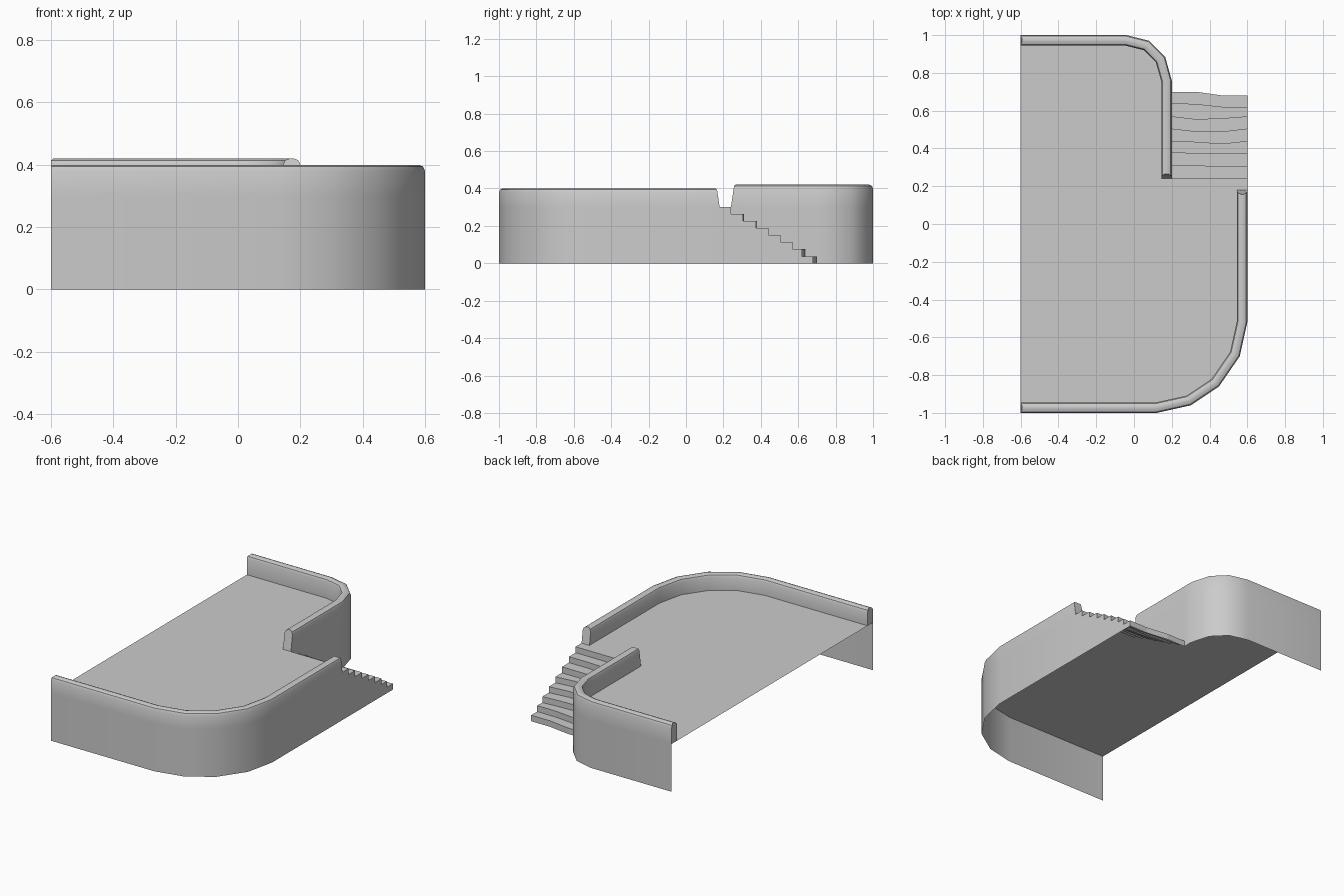
import bpy, bmesh, math
from mathutils import Vector

if "Cube" in bpy.data.objects:
    bpy.data.objects.remove(bpy.data.objects["Cube"])

FLOOR = 0.30
THICK = 0.055
X_IN, X_OUT, X_OPEN = 0.2, 0.6, -0.6

stone = bpy.data.materials.new("grey_stone")
stone.use_nodes = True
GREY = (0.6, 0.6, 0.6, 1)
stone.diffuse_color = GREY
stone.node_tree.nodes["Principled BSDF"].inputs["Base Color"].default_value = GREY


def finish(name, bm, smooth=None):
    bmesh.ops.remove_doubles(bm, verts=bm.verts[:], dist=0.0005)
    bmesh.ops.delete(bm, geom=[v for v in bm.verts if not v.link_faces], context='VERTS')
    mesh = bpy.data.meshes.new(name)
    bm.to_mesh(mesh)
    bm.free()
    mesh.materials.append(stone)
    obj = bpy.data.objects.new(name, mesh)
    bpy.context.collection.objects.link(obj)
    if smooth:
        bpy.ops.object.select_all(action='DESELECT')
        obj.select_set(True)
        bpy.context.view_layer.objects.active = obj
        bpy.ops.object.shade_smooth_by_angle(angle=math.radians(smooth))
    return obj


def face(bm, points):
    return bm.faces.new([bm.verts.new(p) for p in points])


def wall(name, path, height, slant_end, open_below=None):
    """Sweep a sheet wall with a rounded parapet; the inside lies left of the path."""
    r = 0.02
    half = [(0, height - r), (r * 0.3, height - r * 0.3), (r, height)]
    profile = [(0, 0), (0, FLOOR)] + half
    profile += [(THICK - d, z) for d, z in reversed(half)] + [(THICK, FLOOR)]
    pts = [Vector(p) for p in path]
    last = len(pts) - 1
    bm = bmesh.new()
    rings = []
    for i, p in enumerate(pts):
        into = (p - pts[max(i - 1, 0)]).normalized()
        out = (pts[min(i + 1, last)] - p).normalized()
        along = (into + out).normalized()
        side = Vector((-along.y, along.x))
        miter = side / max(along.dot(out if i < last else into), 0.5)
        ring = []
        for d, z in profile:
            q = p + miter * d
            # ends are eased at the top, and slanted beside the stairs
            if i in (0, last):
                back = 0.008 if z > height - 0.001 else 0
                if i == slant_end % (last + 1):
                    back += 0.15 * max(z - FLOOR, 0)
                q += along * (back if i == 0 else -back)
            ring.append(bm.verts.new((q.x, q.y, z)))
        rings.append(ring)
    for i in range(last):
        a, b = rings[i], rings[i + 1]
        for j in range(len(profile) - 1):
            if not (j == 0 and i == open_below):
                bm.faces.new((a[j], b[j], b[j + 1], a[j + 1]))
    bm.faces.new(rings[0][:0:-1])
    bm.faces.new(rings[-1][1:])
    return finish(name, bm, 40)


# Walls with parapets
wall("front_wall",
     [(X_OPEN, -1), (0.12, -1), (0.30, -0.96), (0.45, -0.86),
      (0.56, -0.70), (X_OUT, -0.52), (X_OUT, 0.18)], 0.40, -1)
wall("back_wall",
     [(X_IN, 0.24), (X_IN, 0.70), (X_IN, 0.76), (0.165, 0.885),
      (0.08, 0.97), (-0.04, 1), (X_OPEN, 1)], 0.42, 0, open_below=0)

# Floor slab as a single sheet
bm = bmesh.new()
face(bm, [(x, y, FLOOR) for x, y in (
    (X_OPEN, -1), (0.12, -1), (0.30, -0.96), (0.45, -0.86), (0.56, -0.70),
    (X_OUT, -0.52), (X_OUT, 0.24), (X_IN, 0.24), (X_IN, 0.76),
    (0.165, 0.885), (0.08, 0.97), (-0.04, 1), (X_OPEN, 1))])
finish("floor", bm)

# Worn stairs: riser positions at four columns across the width
columns = (X_IN, 0.33, 0.47, X_OUT)
risers = [(0.24, 0.24, 0.24, 0.24), (0.31, 0.31, 0.305, 0.305),
          (0.38, 0.375, 0.375, 0.375), (0.44, 0.435, 0.425, 0.44),
          (0.505, 0.49, 0.49, 0.505), (0.57, 0.555, 0.56, 0.57),
          (0.64, 0.635, 0.62, 0.62), (0.70, 0.70, 0.68, 0.68)]
RISE = FLOOR / len(risers)
bm = bmesh.new()
for i, row in enumerate(risers):
    top, low = FLOOR - RISE * i, FLOOR - RISE * (i + 1)
    for c in range(3):
        xa, xb, ya, yb = columns[c], columns[c + 1], row[c], row[c + 1]
        face(bm, [(xa, ya, top), (xb, yb, top), (xb, yb, low), (xa, ya, low)][::-1])
        if i + 1 < len(risers):
            nxt = risers[i + 1]
            face(bm, [(xa, ya, low), (xb, yb, low), (xb, nxt[c + 1], low), (xa, nxt[c], low)])
finish("stairs", bm)

# Stepped panels: outer side under the stairs, inner side above them
outer, inner = bmesh.new(), bmesh.new()


def panel(bm, x, y0, y1, z0, z1):
    face(bm, [(x, y0, z0), (x, y1, z0), (x, y1, z1), (x, y0, z1)])


panel(outer, X_OUT, 0.18, 0.24, 0, FLOOR)
for i in range(len(risers) - 1):
    low = FLOOR - RISE * (i + 1)
    panel(outer, X_OUT, risers[i][-1], risers[i + 1][-1], 0, low)
    panel(inner, X_IN, risers[i][0], risers[i + 1][0], low, FLOOR)
finish("stair_side", outer)
finish("wall_above_stairs", inner)
